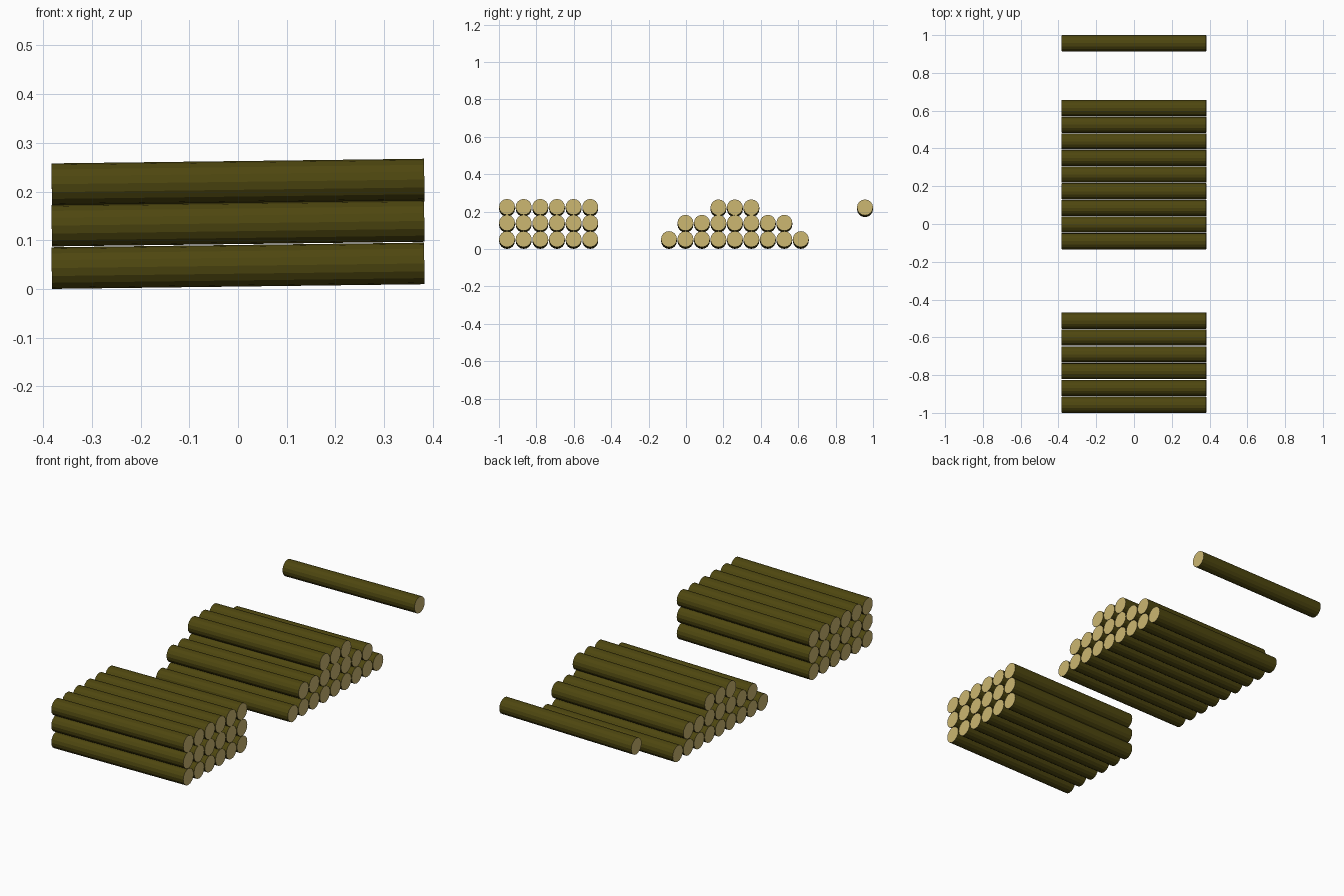
import bpy, bmesh, math
from mathutils import Matrix

if "Cube" in bpy.data.objects:
    bpy.data.objects.remove(bpy.data.objects["Cube"])

R, HALF, SIDES = 0.0427, 0.3825, 16
RISE = 0.0048                       # logs slope up slightly towards +x


def material(name, rgb):
    m = bpy.data.materials.new(name)
    m.diffuse_color = (*rgb, 1)
    m.use_nodes = True
    m.node_tree.nodes["Principled BSDF"].inputs["Base Color"].default_value = m.diffuse_color
    return m


bark = material("dark_olive_bark", (0.077, 0.063, 0.005))
wood = material("pale_cut_wood", (0.60, 0.47, 0.165))

# One shared log: faceted bark with pale cut ends
bm = bmesh.new()
bmesh.ops.create_cone(bm, cap_ends=True, segments=SIDES, radius1=R, radius2=R,
                      depth=2 * HALF,
                      matrix=Matrix.Rotation(math.radians(90), 4, 'Y'))
bmesh.ops.rotate(bm, verts=bm.verts,
                 matrix=Matrix.Rotation(-math.atan(RISE / HALF), 3, 'Y'))
bm.normal_update()
for f in bm.faces:
    f.material_index = 1 if abs(f.normal.x) > 0.5 else 0
log_mesh = bpy.data.meshes.new("log")
bm.to_mesh(log_mesh)
bm.free()
log_mesh.materials.append(bark)
log_mesh.materials.append(wood)


def add_log(name, y, z):
    ob = bpy.data.objects.new(name, log_mesh)
    ob.location = (0, y, z)
    bpy.context.collection.objects.link(ob)


def add_row(name, y0, step, count, z):
    for i in range(count):
        add_log(f"{name}_{i + 1}", y0 + i * step, z)


# Square stack: three full rows of six
for r, z in enumerate((0.0478, 0.1350, 0.2200)):
    add_row(f"square_stack_row{r + 1}_log", -0.957, 0.0890, 6, z)

# Stepped stack: rows of nine, seven and three
STEP = 0.0881
for r, (skip, count, z) in enumerate(((0, 9, 0.0478), (1, 7, 0.1350), (3, 3, 0.2175))):
    add_row(f"stepped_stack_row{r + 1}_log", -0.091 + skip * STEP, STEP, count, z)

# Single raised log at the back
add_log("raised_log", 0.957, 0.2175)
